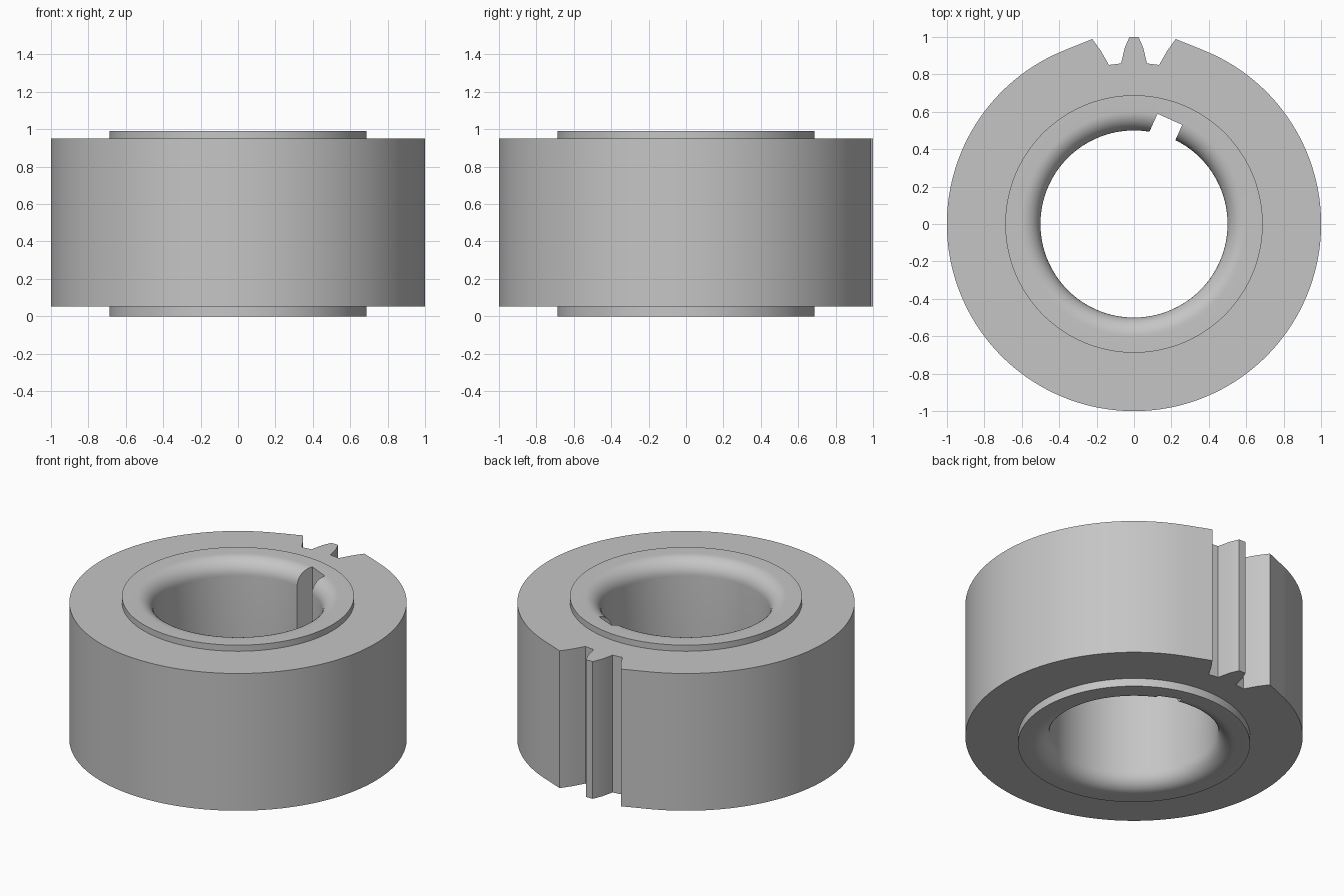
import bpy, bmesh, math
from mathutils import Vector, Matrix

default = bpy.data.objects.get("Cube")
if default:
    bpy.data.objects.remove(default)

STEPS = 180
BORE, HUB, RIM, FILLET = 0.5, 0.688, 1.0, 0.1
LOW, HIGH, TOP = 0.052, 0.95, 0.99

steel = bpy.data.materials.new("plain grey")
steel.use_nodes = True
grey = (0.56, 0.56, 0.56, 1)
steel.diffuse_color = grey
steel.node_tree.nodes["Principled BSDF"].inputs["Base Color"].default_value = grey


def make_object(name, bm):
    bmesh.ops.recalc_face_normals(bm, faces=bm.faces)
    mesh = bpy.data.meshes.new(name)
    bm.to_mesh(mesh)
    bm.free()
    mesh.materials.append(steel)
    obj = bpy.data.objects.new(name, mesh)
    bpy.context.collection.objects.link(obj)
    return obj


def prism(name, outline):
    """Upright prism taller than the ring, used as a cutter."""
    bm = bmesh.new()
    face = bm.faces.new([bm.verts.new((x, y, -0.2)) for x, y in outline])
    side = bmesh.ops.extrude_face_region(bm, geom=[face])["geom"]
    verts = [v for v in side if isinstance(v, bmesh.types.BMVert)]
    bmesh.ops.translate(bm, verts=verts, vec=(0, 0, 1.4))
    return make_object(name, bm)


# Cross-section: rounded bore mouths, raised hub faces, plain rim
arc = [math.radians(90 * i / 10) for i in range(11)]
lower = [(BORE + FILLET * (1 - math.sin(a)), FILLET * (1 - math.cos(a)))
         for a in arc]
lower = [(BORE + FILLET * (1 - math.cos(a)), FILLET * (1 - math.sin(a))) for a in arc]
upper = [(r, TOP - z) for r, z in reversed(lower)]
profile = lower + [(HUB, 0), (HUB, LOW), (RIM, LOW),
                   (RIM, HIGH), (HUB, HIGH), (HUB, TOP)] + upper

# Turned ring
bm = bmesh.new()
rings = []
for i in range(STEPS):
    turn = Matrix.Rotation(math.tau * i / STEPS, 3, "Z")
    rings.append([bm.verts.new(turn @ Vector((0, r, z))) for r, z in profile])
for i, ring in enumerate(rings):
    following = rings[(i + 1) % STEPS]
    for j in range(len(profile)):
        k = (j + 1) % len(profile)
        bm.faces.new((ring[j], ring[k], following[k], following[j]))

# Rim runs out along a tangent towards the neighbouring tooth tips
TANGENT, INNER = math.radians(22), math.radians(9)
for v in bm.verts:
    angle = abs(math.atan2(v.co.x, v.co.y))
    if v.co.xy.length > RIM - 0.01 and INNER < angle < TANGENT:
        stretch = 1 / math.cos(TANGENT - angle)
        v.co.x *= stretch
        v.co.y *= stretch
ring_body = make_object("ring_body", bm)

# Two mirrored tooth gaps leave a single tooth at the back
gap = [(0.012, 1.06), (0.024, 1.0), (0.05, 0.94), (0.069, 0.858),
       (0.134, 0.85), (0.177, 0.925), (0.224, 0.99), (0.28, 1.06)]
cutters = [prism("gap_cutter", [(s * x, y) for x, y in gap]) for s in (1, -1)]

# Keyway, set slightly off the radial line
across, out = Vector((0.912, -0.41)), Vector((0.41, 0.912))
cutters.append(prism("keyway_cutter", [
    across * a + out * b
    for a, b in ((-0.127, 0.3), (0.018, 0.3), (0.018, 0.589), (-0.127, 0.589))]))

bpy.context.view_layer.objects.active = ring_body
for cutter in cutters:
    mod = ring_body.modifiers.new("cut", "BOOLEAN")
    mod.operation = "DIFFERENCE"
    mod.solver = "EXACT"
    mod.object = cutter
    bpy.ops.object.modifier_apply(modifier=mod.name)
    bpy.data.objects.remove(cutter)

# Smooth round walls, crisp edges
for obj in bpy.context.selected_objects:
    obj.select_set(False)
ring_body.select_set(True)
bpy.ops.object.shade_smooth_by_angle(angle=math.radians(25))
